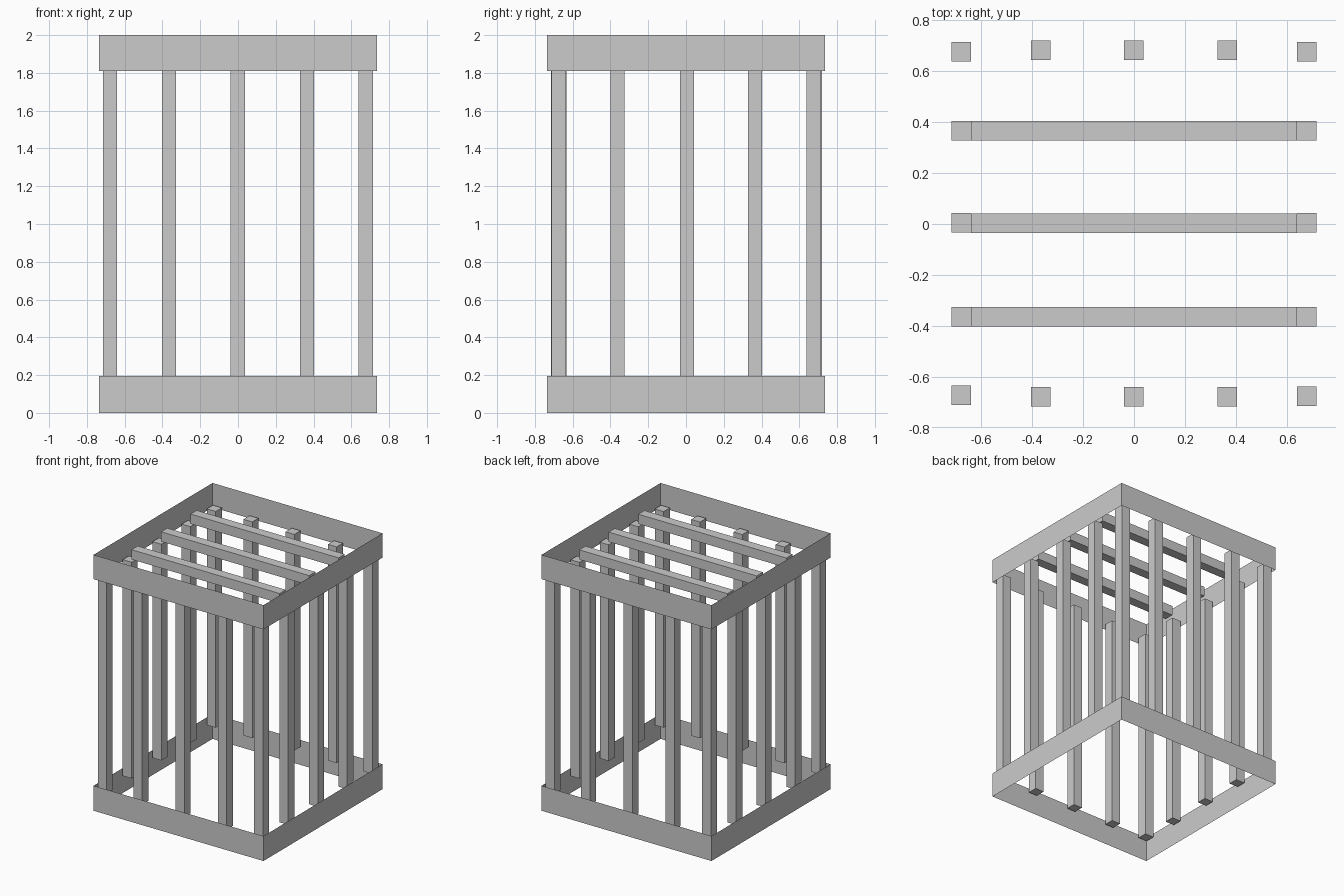
import bpy, bmesh

if "Cube" in bpy.data.objects:
    bpy.data.objects.remove(bpy.data.objects["Cube"])

HALF = 0.735      # half width of the frame bands
BAR = 0.076       # bar thickness


def finish(bm, name):
    mesh = bpy.data.meshes.new(name)
    bm.to_mesh(mesh)
    bm.free()
    obj = bpy.data.objects.new(name, mesh)
    bpy.context.collection.objects.link(obj)
    return obj


def band(name, z0, z1):
    """Open square ring of thin sheet walls."""
    bm = bmesh.new()
    corners = [(-HALF, -HALF), (HALF, -HALF), (HALF, HALF), (-HALF, HALF)]
    low = [bm.verts.new((x, y, z0)) for x, y in corners]
    high = [bm.verts.new((x, y, z1)) for x, y in corners]
    for i in range(4):
        j = (i + 1) % 4
        bm.faces.new((low[i], low[j], high[j], high[i]))
    return finish(bm, name)


def box(name, center, size):
    bm = bmesh.new()
    bmesh.ops.create_cube(bm, size=1)
    bmesh.ops.scale(bm, vec=size, verts=bm.verts)
    obj = finish(bm, name)
    obj.location = center
    return obj


# Sheet bands around the bottom and top
band("bottom_band", 0.0, 0.195)
band("top_band", 1.81, 2.0)

# Upright bars
POST_Z0, POST_Z1 = 0.15, 1.84


def post(name, x, y):
    box(name, (x, y, (POST_Z0 + POST_Z1) / 2), (BAR, BAR, POST_Z1 - POST_Z0))


for side, x in (("left", -0.678), ("right", 0.677)):
    front_y = -0.671 if side == "left" else -0.675
    for i, y in enumerate((front_y, -0.363, 0.005, 0.365, 0.676)):
        post(f"{side}_bar_{i + 1}", x, y)

for side, y in (("front", -0.678), ("back", 0.681)):
    for i, x in enumerate((-0.365, -0.001, 0.365)):
        post(f"{side}_bar_{i + 1}", x, y)

# Roof bars resting just above the uprights
for i, y in enumerate((-0.363, 0.003, 0.366)):
    box(f"roof_bar_{i + 1}", (0, y, 1.90), (1.28, BAR, BAR))
